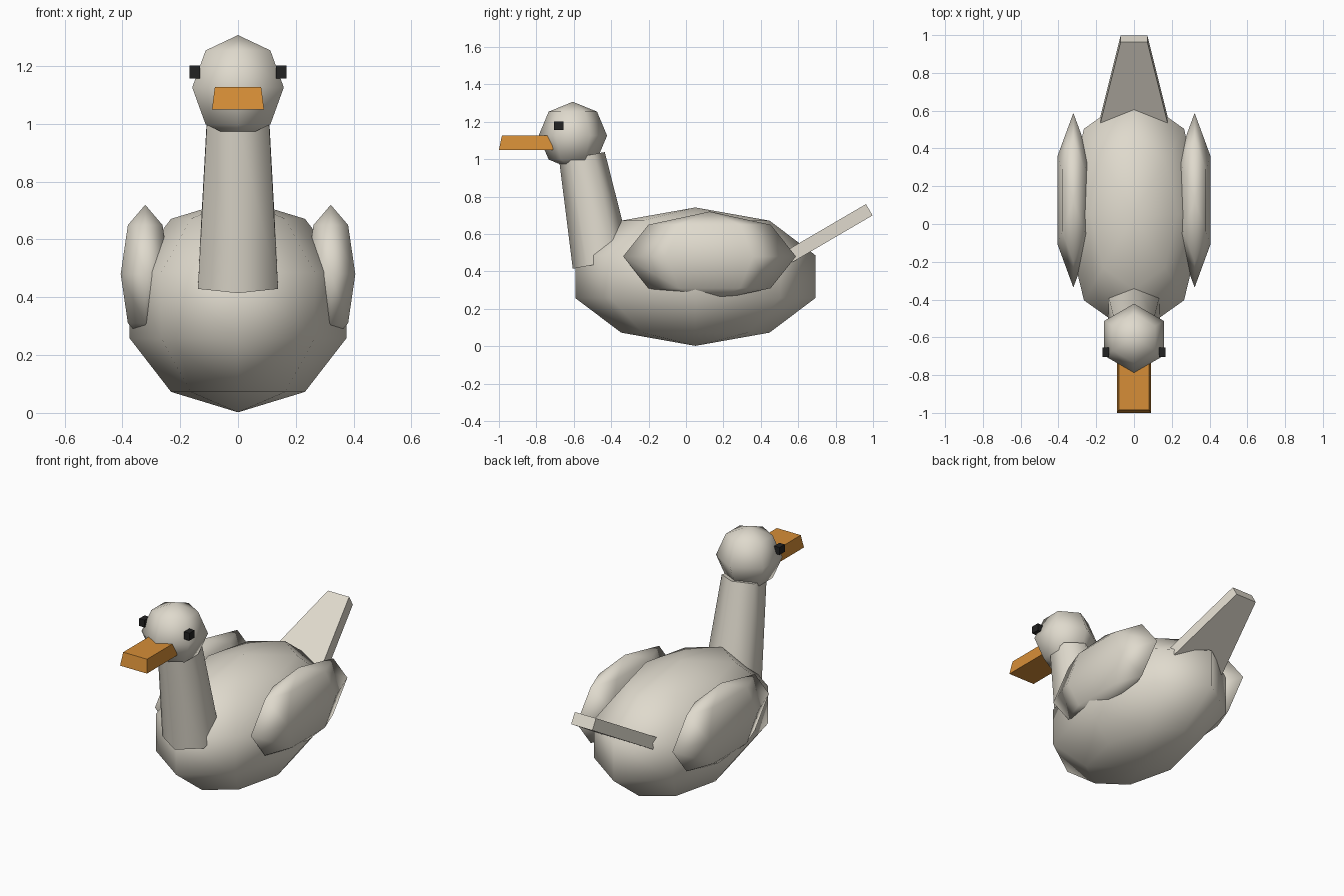
import bpy, bmesh, math
from mathutils import Matrix, Vector

if "Cube" in bpy.data.objects:
    bpy.data.objects.remove(bpy.data.objects["Cube"])


def material(name, color):
    m = bpy.data.materials.new(name)
    m.diffuse_color = (*color, 1.0)
    m.use_nodes = True
    m.node_tree.nodes["Principled BSDF"].inputs["Base Color"].default_value = m.diffuse_color
    return m


FEATHER = material("pale_feather", (0.74, 0.70, 0.61))
ORANGE = material("beak_orange", (0.67, 0.27, 0.038))
BLACK = material("eye_black", (0.016, 0.016, 0.016))


def finish(name, bm, mat, matrix):
    bmesh.ops.recalc_face_normals(bm, faces=bm.faces)
    mesh = bpy.data.meshes.new(name)
    bm.to_mesh(mesh)
    bm.free()
    mesh.transform(matrix)
    mesh.materials.append(mat)
    ob = bpy.data.objects.new(name, mesh)
    bpy.context.collection.objects.link(ob)
    return ob


def ellipsoid(name, center, radii, segments, rings):
    bm = bmesh.new()
    bmesh.ops.create_uvsphere(bm, u_segments=segments, v_segments=rings, radius=1)
    for f in bm.faces:
        f.smooth = True
    return finish(name, bm, FEATHER, Matrix.LocRotScale(Vector(center), None, Vector(radii)))


def tapered_box(name, mat, start, start_half, end_half, length, tilt=0.0):
    """Box running along local z from start, tilted about x."""
    bm = bmesh.new()
    bmesh.ops.create_cube(bm, size=2)
    for v in bm.verts:
        half = end_half if v.co.z > 0 else start_half
        v.co = (v.co.x * half[0], v.co.y * half[1], length if v.co.z > 0 else 0)
    return finish(name, bm, mat, Matrix.Translation(start) @ Matrix.Rotation(tilt, 4, 'X'))


# Body and head
ellipsoid("body", (0, 0.05, 0.372), (0.394, 0.675, 0.37), 8, 5)
ellipsoid("head", (0, -0.605, 1.126), (0.183, 0.183, 0.181), 6, 4)

# Neck: tapered six-sided column leaning forward
base, top = Vector((0, -0.448, 0.444)), Vector((0, -0.556, 1.015))
axis = top - base
bm = bmesh.new()
bmesh.ops.create_cone(bm, cap_ends=True, segments=6, radius1=0.16, radius2=0.124,
                      depth=axis.length)
neck = finish("neck", bm, FEATHER, Matrix.Translation((base + top) / 2)
              @ Matrix.Rotation(math.atan2(-axis.y, axis.z), 4, 'X'))
bpy.context.view_layer.objects.active = neck
neck.select_set(True)
bpy.ops.object.shade_smooth_by_angle(angle=math.radians(65))
neck.select_set(False)

# Wings and eyes, one per side
for side, s in (("left", 1), ("right", -1)):
    ellipsoid(side + "_wing", (s * 0.321, 0.126, 0.48), (0.098, 0.462, 0.24), 6, 4)
    tapered_box(side + "_eye", BLACK, (s * 0.15, -0.68, 1.157),
                (0.018, 0.025), (0.018, 0.025), 0.045)

# Beak and tail
tapered_box("beak", ORANGE, (0, -0.855, 1.05), (0.09, 0.145), (0.08, 0.129), 0.078)
tapered_box("tail", FEATHER, (0, 0.5525, 0.48), (0.178, 0.035), (0.071, 0.035), 0.495,
            math.radians(-59.7))
